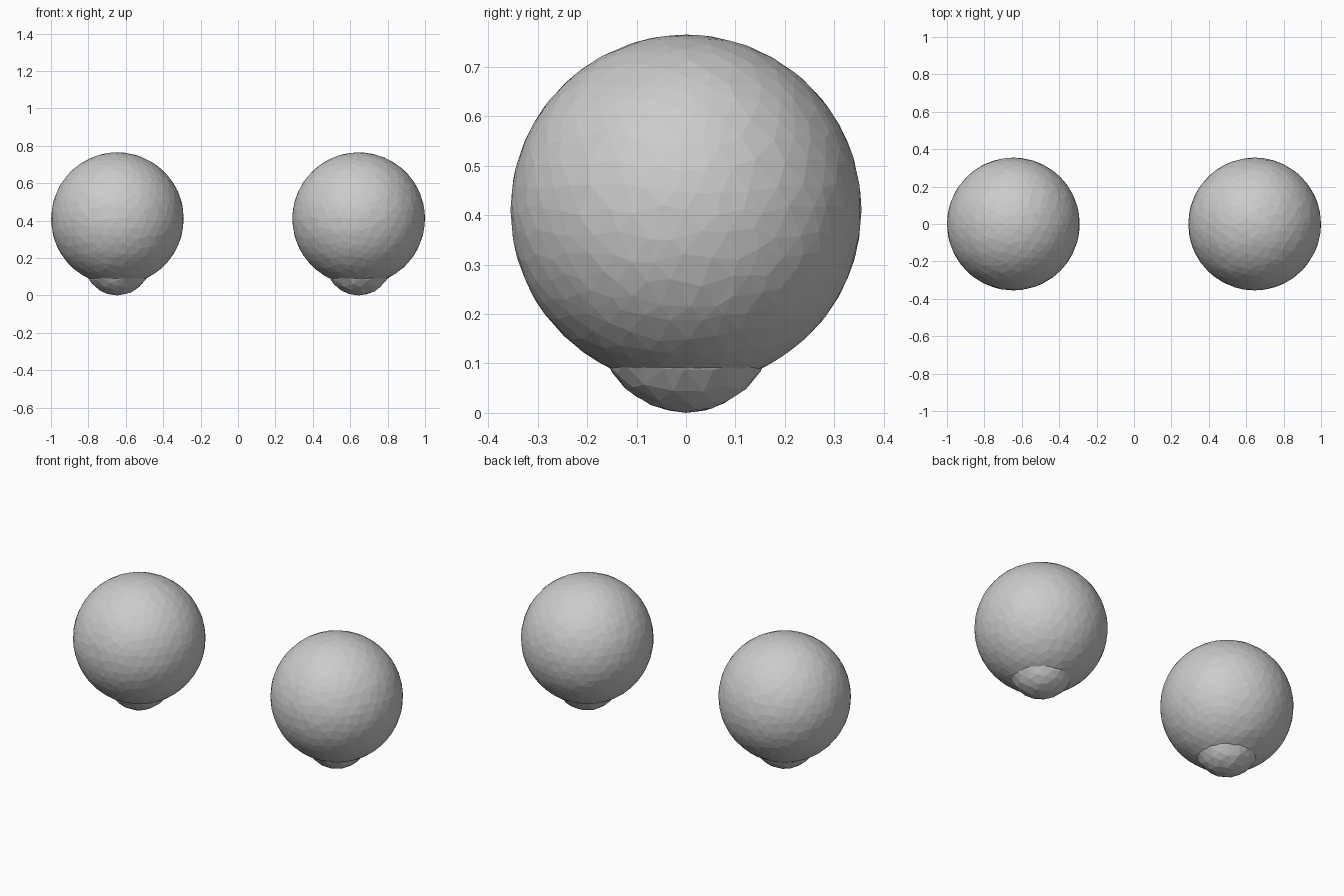
import bpy
import bmesh
import random
from mathutils import Vector

if "Cube" in bpy.data.objects:
    bpy.data.objects.remove(bpy.data.objects["Cube"])

random.seed(4)


def faceted_ball(name, centre, radius, subdivisions, jitter):
    """Flat-shaded ball with slightly irregular facets."""
    bm = bmesh.new()
    bmesh.ops.create_icosphere(bm, subdivisions=subdivisions, radius=radius)
    for v in bm.verts:
        # Slide vertices along the surface, keeping the extreme points in place
        if max(abs(c) for c in v.co) < radius * 0.995:
            offset = Vector([random.uniform(-jitter, jitter) for _ in range(3)])
            v.co = (v.co + offset).normalized() * radius
    mesh = bpy.data.meshes.new(name)
    bm.to_mesh(mesh)
    bm.free()
    obj = bpy.data.objects.new(name, mesh)
    obj.location = centre
    bpy.context.collection.objects.link(obj)
    return obj


# Mirrored pair: a large ball with a small ball bulging out underneath
for side, x in (("left", -0.645), ("right", 0.645)):
    faceted_ball(f"{side}_large_ball", (x, 0, 0.41), 0.355, 4, 0.012)
    faceted_ball(f"{side}_small_ball", (x, 0, 0.178), 0.178, 3, 0.012)
